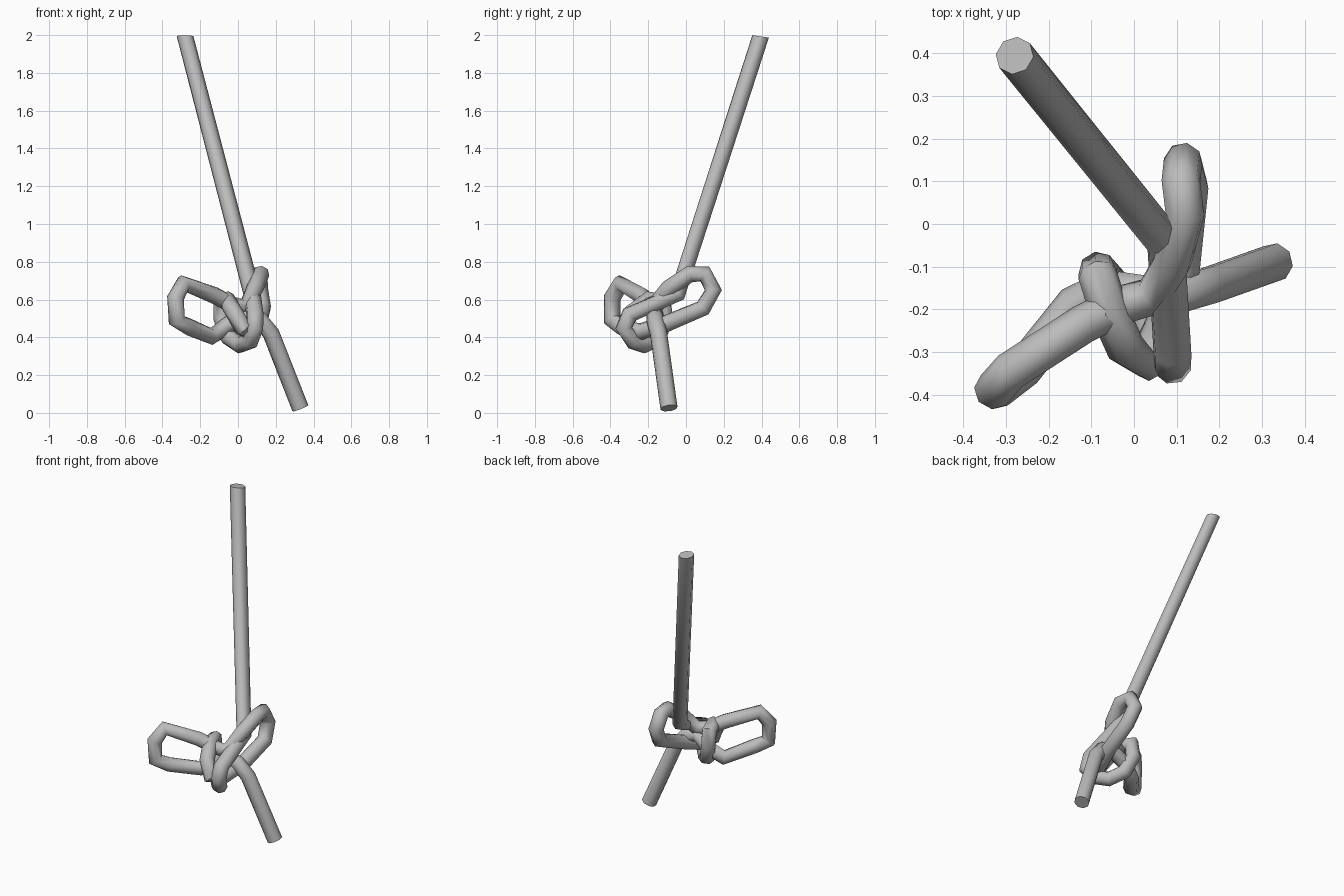
import bpy, math

grey = bpy.data.materials.new("rope_grey")
grey.diffuse_color = (0.5, 0.5, 0.5, 1)

# Centre line of the rope, from the long upper end to the short tail
path = [
    # long straight end
    (-0.28, 0.395, 1.99), (0.075, -0.045, 0.63),
    # wrap around the middle of the knot
    (0.09, -0.30, 0.52), (0.09, -0.33, 0.45), (0.065, -0.28, 0.38),
    (0.01, -0.22, 0.36), (-0.05, -0.15, 0.40), (-0.085, -0.11, 0.50),
    (-0.085, -0.12, 0.59), (-0.06, -0.20, 0.60), (-0.02, -0.29, 0.53),
    (0.025, -0.325, 0.45), (0.07, -0.24, 0.43),
    # right loop
    (0.11, -0.10, 0.475), (0.13, 0.09, 0.555), (0.115, 0.145, 0.65),
    (0.11, 0.10, 0.735), (0.12, 0.02, 0.735), (0.09, -0.09, 0.66),
    (0.04, -0.17, 0.56), (-0.03, -0.19, 0.57),
    # left loop
    (-0.12, -0.235, 0.62), (-0.29, -0.345, 0.685), (-0.33, -0.39, 0.61),
    (-0.325, -0.39, 0.49), (-0.26, -0.34, 0.455), (-0.14, -0.19, 0.405),
    (-0.06, -0.15, 0.46), (0.03, -0.165, 0.52), (0.11, -0.165, 0.50),
    # short tail
    (0.175, -0.145, 0.42), (0.33, -0.09, 0.025),
]

# Eight-sided round rope swept along the line
curve = bpy.data.curves.new("rope", "CURVE")
curve.dimensions = "3D"
curve.bevel_depth = 0.046
curve.bevel_resolution = 2
curve.use_fill_caps = True
spline = curve.splines.new("POLY")
spline.points.add(len(path) - 1)
for point, co in zip(spline.points, path):
    point.co = (*co, 1)

rope = bpy.data.objects.new("knotted_rope", curve)
bpy.context.collection.objects.link(rope)
bpy.context.view_layer.objects.active = rope
rope.select_set(True)
bpy.ops.object.convert(target="MESH")
rope = bpy.context.object
rope.name = "knotted_rope"

# Level cut across the top end
for v in rope.data.vertices:
    if v.co.z > 1.5:
        v.co.z = 2.0 - 0.15 * max(0, v.co.y - 0.35)
    v.co.z = max(v.co.z, 0)

rope.data.materials.clear()
rope.data.materials.append(grey)
bpy.ops.object.shade_smooth_by_angle(angle=math.radians(60))
